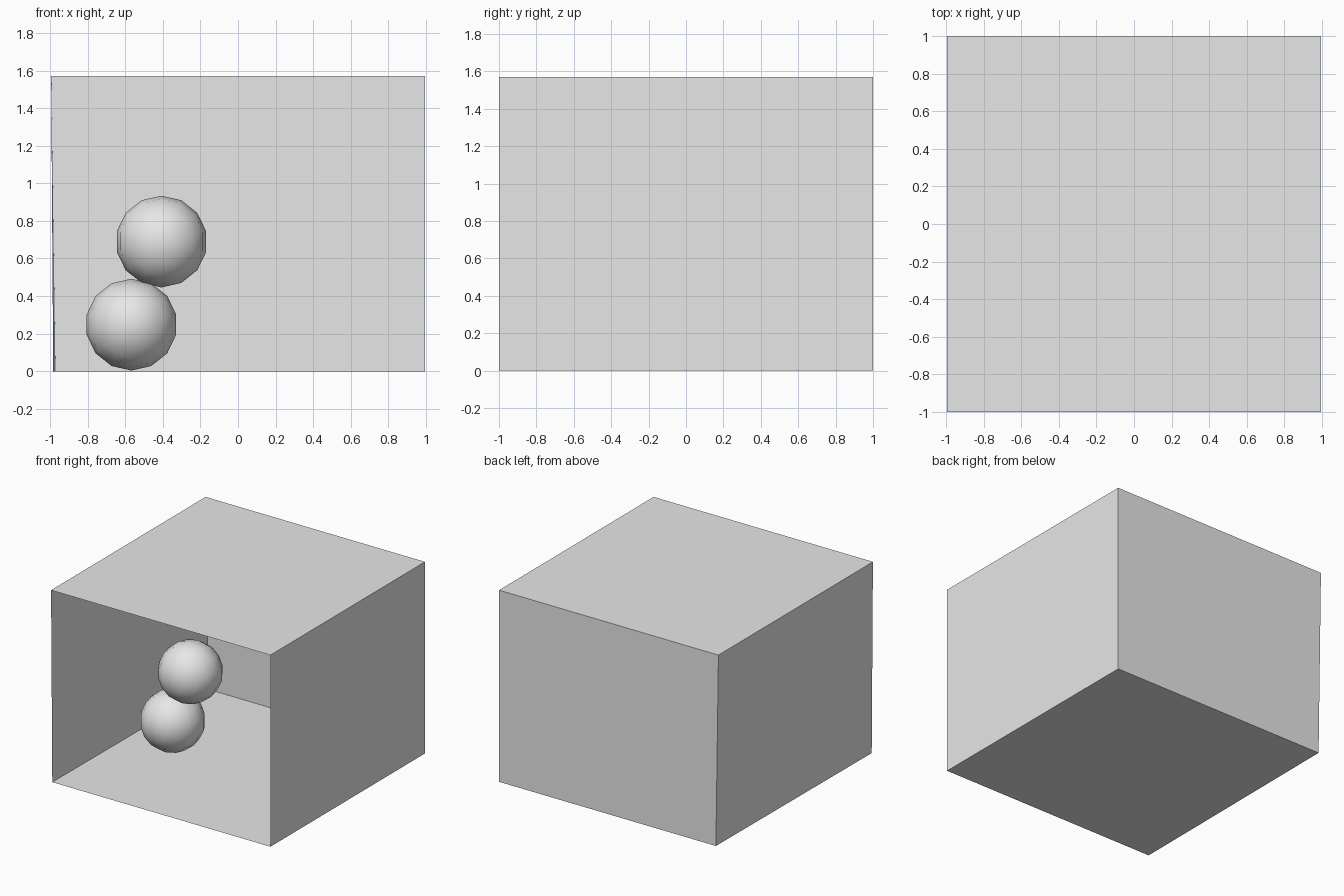
import bpy
import bmesh
from math import radians
from mathutils import Matrix, Vector

cube = bpy.data.objects.get("Cube")
if cube:
    bpy.data.objects.remove(cube, do_unlink=True)

# Single plain material
grey = bpy.data.materials.new("plain_grey")
grey.use_nodes = True
colour = (0.8, 0.8, 0.8, 1.0)
grey.diffuse_color = colour
grey.node_tree.nodes["Principled BSDF"].inputs["Base Color"].default_value = colour


def add_object(name, bm):
    mesh = bpy.data.meshes.new(name)
    bm.to_mesh(mesh)
    bm.free()
    mesh.materials.append(grey)
    obj = bpy.data.objects.new(name, mesh)
    bpy.context.collection.objects.link(obj)
    return obj


# Room corners: the right-hand wall leans in slightly towards its foot
WIDE, DEEP, HIGH = 0.994, 1.0, 1.57
foot_front, foot_back = -0.983, -0.971
floor = [(foot_front, -DEEP, 0), (WIDE, -DEEP, 0), (WIDE, DEEP, 0), (foot_back, DEEP, 0)]
ceiling = [(-WIDE, -DEEP, HIGH), (WIDE, -DEEP, HIGH), (WIDE, DEEP, HIGH), (-WIDE, DEEP, HIGH)]


def panel(name, corners):
    bm = bmesh.new()
    bm.faces.new([bm.verts.new(c) for c in corners])
    add_object(name, bm)


# Open-fronted room made of five thin panels
panel("floor", floor)
panel("ceiling", ceiling[::-1])
for name, a, b in (("left_wall", 1, 2), ("back_wall", 2, 3), ("right_wall", 3, 0)):
    panel(name, [floor[b], floor[a], ceiling[a], ceiling[b]])


def ball(name, centre, inverted=False):
    bm = bmesh.new()
    bmesh.ops.create_uvsphere(bm, u_segments=14, v_segments=8, radius=0.244)
    bm.transform(Matrix.Rotation(radians(90), 4, "X"))
    for face in bm.faces:
        face.smooth = True
    if inverted:
        bmesh.ops.reverse_faces(bm, faces=bm.faces[:])
    obj = add_object(name, bm)
    obj.location = centre
    if inverted:
        # Inside-out shell that keeps its outward shading normals
        normals = [Vector(v.co).normalized() for v in obj.data.vertices]
        obj.data.normals_split_custom_set_from_vertices(normals)


# Two stacked balls
ball("lower_ball", (-0.567, -0.035, 0.248))
ball("upper_ball", (-0.407, -0.035, 0.69), inverted=True)
